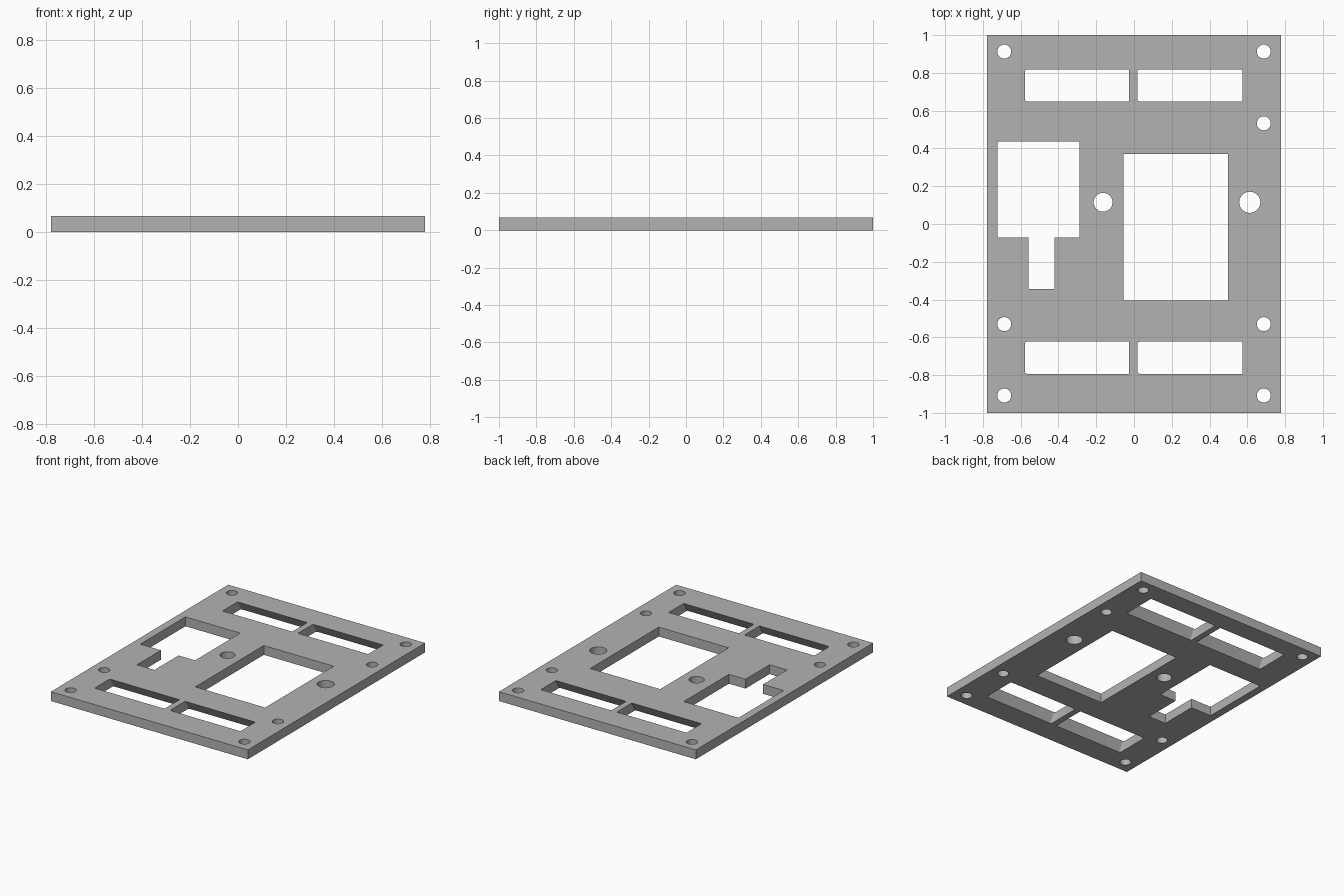
import bpy, bmesh
from math import cos, sin, pi

cube = bpy.data.objects.get("Cube")
if cube:
    bpy.data.objects.remove(cube, do_unlink=True)

HALF_X, HALF_Y, THICK = 0.778, 1.0, 0.067
EDGE = 0.02      # cutters overshoot the plate by this much
FLARE = 0.04     # widening of each slot side at the underside

grey = bpy.data.materials.new("plain grey")
grey.use_nodes = True
grey.diffuse_color = (0.45, 0.45, 0.45, 1)
grey.node_tree.nodes["Principled BSDF"].inputs["Base Color"].default_value = grey.diffuse_color


def rect(x0, x1, y0, y1):
    return [(x0, y0), (x1, y0), (x1, y1), (x0, y1)]


def circle(x, y, r, n=32):
    return [(x + r * cos(2 * pi * i / n), y + r * sin(2 * pi * i / n)) for i in range(n)]


def slot(x0, x1, y0, y1, r=0.012):
    """Rectangle with small rounded corners at its right-hand end of the model."""
    pts = [(x1, y0), (x1, y1)]
    for cy, start in ((y1 - r, pi / 2), (y0 + r, pi)):
        for i in range(5):
            a = start + i * pi / 8
            pts.append((x0 + r + r * cos(a), cy + r * sin(a)))
    return pts


def prism(name, bottom, top, z0, z1):
    """Solid between two matching outlines."""
    bm = bmesh.new()
    low = [bm.verts.new((x, y, z0)) for x, y in bottom]
    high = [bm.verts.new((x, y, z1)) for x, y in top]
    bm.faces.new(low[::-1])
    bm.faces.new(high)
    n = len(low)
    for i in range(n):
        j = (i + 1) % n
        bm.faces.new((low[i], low[j], high[j], high[i]))
    mesh = bpy.data.meshes.new(name)
    bm.to_mesh(mesh)
    bm.free()
    mesh.materials.append(grey)
    obj = bpy.data.objects.new(name, mesh)
    bpy.context.collection.objects.link(obj)
    return obj


# Flat plate
outline = rect(-HALF_X, HALF_X, -HALF_Y, HALF_Y)
plate = prism("mounting_plate", outline, outline, 0, THICK)

# Straight openings: large window, stepped window, screw holes, two wider holes
openings = [
    rect(-0.055, 0.498, -0.404, 0.37),
    [(-0.722, 0.438), (-0.722, -0.072), (-0.558, -0.072), (-0.558, -0.343),
     (-0.42, -0.343), (-0.42, -0.072), (-0.289, -0.072), (-0.289, 0.438)][::1],
    circle(-0.164, 0.115, 0.05),
    circle(0.613, 0.115, 0.056),
    circle(0.687, 0.533, 0.037),
]
for x in (-0.687, 0.687):
    for y in (0.913, -0.53, -0.908):
        openings.append(circle(x, y, 0.037))
cutters = [prism("opening_cutter", o, o, -EDGE, THICK + EDGE) for o in openings]

# Four long slots whose long sides slope outward toward the underside
for x0, x1 in ((-0.578, -0.026), (0.018, 0.574)):
    for cy in (0.734, -0.708):
        def widened(z):
            grow = FLARE * (1 - z / THICK)
            return slot(x0, x1, cy - 0.085 - grow, cy + 0.085 + grow)
        cutters.append(prism("slot_cutter", widened(-EDGE), widened(THICK + EDGE),
                             -EDGE, THICK + EDGE))

# Cut every opening, then discard the cutters
bpy.context.view_layer.objects.active = plate
for cutter in cutters:
    cutter.hide_render = True
    bm = bmesh.new()
    bm.from_mesh(cutter.data)
    bmesh.ops.recalc_face_normals(bm, faces=bm.faces)
    bm.to_mesh(cutter.data)
    bm.free()
    mod = plate.modifiers.new("cut", 'BOOLEAN')
    mod.operation = 'DIFFERENCE'
    mod.solver = 'EXACT'
    mod.object = cutter
    bpy.ops.object.modifier_apply(modifier=mod.name)
    bpy.data.objects.remove(cutter, do_unlink=True)

# Smooth hole walls, crisp edges elsewhere
bpy.ops.object.select_all(action='DESELECT')
plate.select_set(True)
bpy.ops.object.shade_smooth_by_angle(angle=pi / 6)
